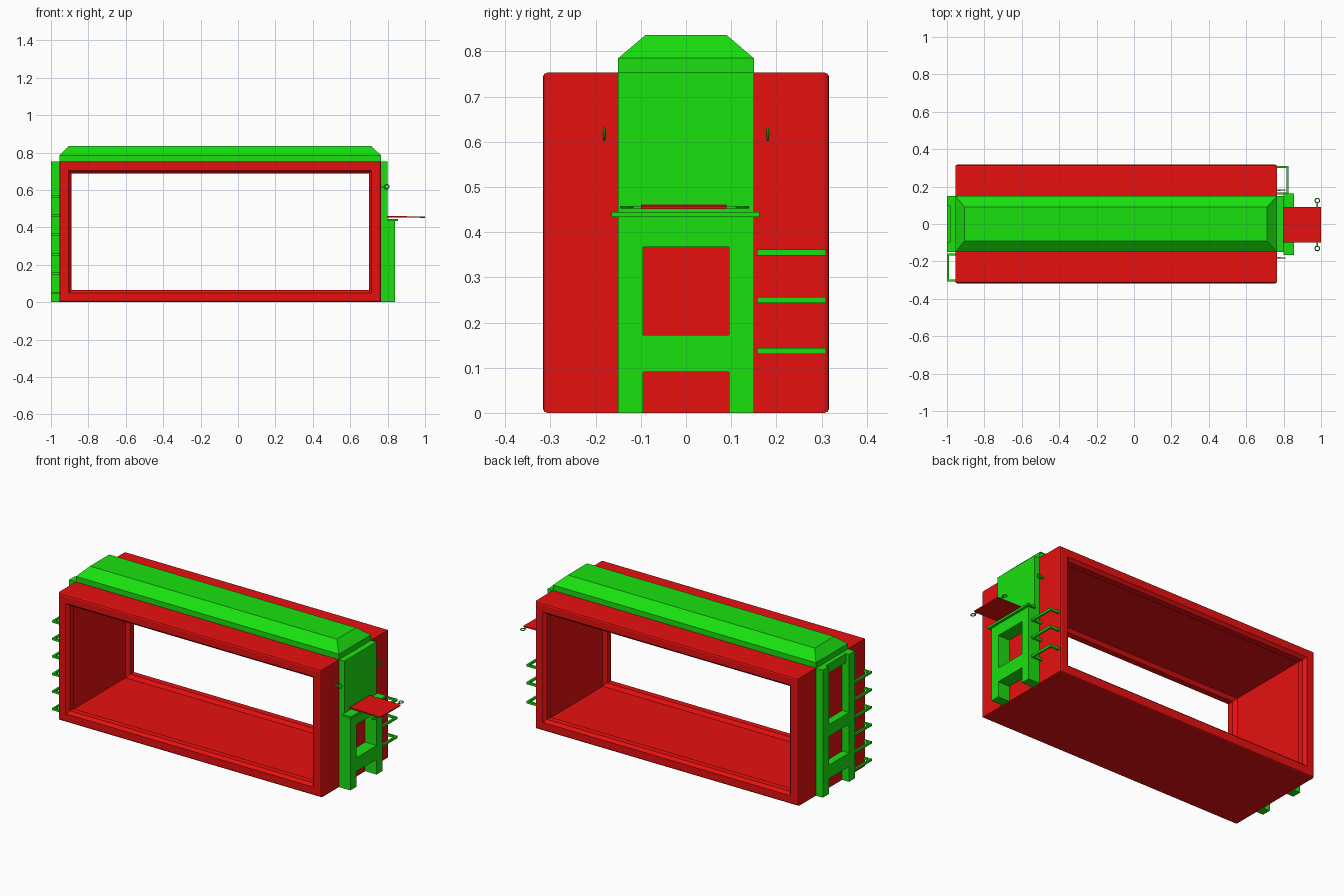
import bpy, bmesh, math

if "Cube" in bpy.data.objects:
    bpy.data.objects.remove(bpy.data.objects["Cube"])

def material(name, col):
    m = bpy.data.materials.new(name)
    m.diffuse_color = col
    m.use_nodes = True
    m.node_tree.nodes["Principled BSDF"].inputs["Base Color"].default_value = m.diffuse_color
    return m

RED = material("red", (0.8, 0.005, 0.005, 1))
GREEN = material("green", (0.01, 0.75, 0.005, 1))
X0, X1, TOP, HALF = -0.955, 0.765, 0.753, 0.317

def finish(name, bm, mat):
    bmesh.ops.recalc_face_normals(bm, faces=bm.faces)
    me = bpy.data.meshes.new(name)
    bm.to_mesh(me)
    bm.free()
    me.materials.append(mat)
    ob = bpy.data.objects.new(name, me)
    bpy.context.collection.objects.link(ob)
    return ob

def loft(name, rings, mat, closed=False):
    bm = bmesh.new()
    loops = [[bm.verts.new(p) for p in r] for r in rings]
    n = len(loops[0])
    pairs = list(zip(loops, loops[1:]))
    if closed:
        pairs.append((loops[-1], loops[0]))
    else:
        bm.faces.new(loops[0])
        bm.faces.new(loops[-1])
    for a, b in pairs:
        for i in range(n):
            j = (i + 1) % n
            bm.faces.new((a[i], a[j], b[j], b[i]))
    return finish(name, bm, mat)

def box(name, x, y, z, mat):
    rect = lambda h: [(x[0], y[0], h), (x[1], y[0], h), (x[1], y[1], h), (x[0], y[1], h)]
    return loft(name, [rect(z[0]), rect(z[1])], mat)

# Open red housing: a lipped section swept around a rectangle
half = [(0, .307), (.003, .314), (.010, HALF), (.05, HALF), (.065, .30), (.065, .265), (.045, .25)]
section = half + [(i, -y) for i, y in reversed(half)]
loft("housing", [[(X0 + i, y, i), (X1 - i, y, i), (X1 - i, y, TOP - i), (X0 + i, y, TOP - i)]
                 for i, y in section], RED, closed=True)

# Roof with sloped edges
def roof_ring(x0, x1, y, z):
    return [(x0, -y, z), (x1, -y, z), (x1, y, z), (x0, y, z)]
loft("roof", [roof_ring(X0, X1, .15, TOP - .002), roof_ring(X0, X1, .15, .785),
              roof_ring(-.905, .71, .09, .836)], GREEN)

# Right end: upper plate, lower frame and ledge
box("upper_plate", (X1, .80), (-.15, .15), (.43, TOP), GREEN)
for s, y in (("front", (-.15, -.095)), ("back", (.095, .15))):
    box(s + "_right_post", (X1, .84), y, (0, .435), GREEN)
    box(s + "_left_post", (-1, X0), y, (0, TOP), GREEN)
box("right_low_rail", (X1, .84), (-.095, .095), (.09, .172), GREEN)
box("right_top_rail", (X1, .84), (-.095, .095), (.367, .435), GREEN)
box("ledge", (.80, .855), (-.165, .163), (.433, .445), GREEN)

# Left end: rails between the posts
box("left_low_rail", (-1, X0), (-.095, .095), (.09, .17), GREEN)
box("left_mid_rail", (-1, X0), (-.095, .095), (.34, .41), GREEN)
box("left_top_rail", (-.98, X0), (-.095, .095), (.70, TOP), GREEN)

# Red shelf on the right end
loft("shelf", [[(x, -.1, z), (x, .09, z), (x, .09, z + .007), (x, -.1, z + .007)]
               for x, z in ((.80, .454), (1.0, .451))], RED)

# U-shaped ladder rungs
def rung(name, wall, out, y0, y1, z, h=.013, t=.011):
    s = 1 if out > wall else -1
    pts = [(wall, y0), (out, y0), (out, y1), (wall, y1), (wall, y1 - t),
           (out - s * t, y1 - t), (out - s * t, y0 + t), (wall, y0 + t)]
    loft(name, [[(x, y, z - h / 2) for x, y in pts], [(x, y, z + h / 2) for x, y in pts]], GREEN)

for z in (.137, .25, .355):
    rung("right_rung", X1, .826, .157, .31, z)
for i in range(6):
    rung("left_rung", X0, -1, -.307, -.157, .049 + i * .1035)

# Eyelets with short stems
def eyelet(name, centre, rot):
    bpy.ops.mesh.primitive_torus_add(major_segments=20, minor_segments=8, major_radius=.012,
                                     minor_radius=.003, location=centre, rotation=rot)
    ob = bpy.context.object
    ob.name = name
    ob.data.materials.append(GREEN)
    bpy.ops.object.shade_smooth_by_angle()

for s in (-1, 1):
    eyelet("wall_ring", (.795, s * .181, .617), (math.pi / 2, 0, 0))
    box("wall_ring_stem", (X1, .784), (s * .181 - .004, s * .181 + .004), (.612, .622), GREEN)
    yc = s * .128 - .003
    eyelet("shelf_ring", (.98, yc, .455), (0, 0, 0))
    box("shelf_ring_stem", (.977, .983), sorted((s * .088, yc - s * .011)), (.452, .458), GREEN)
